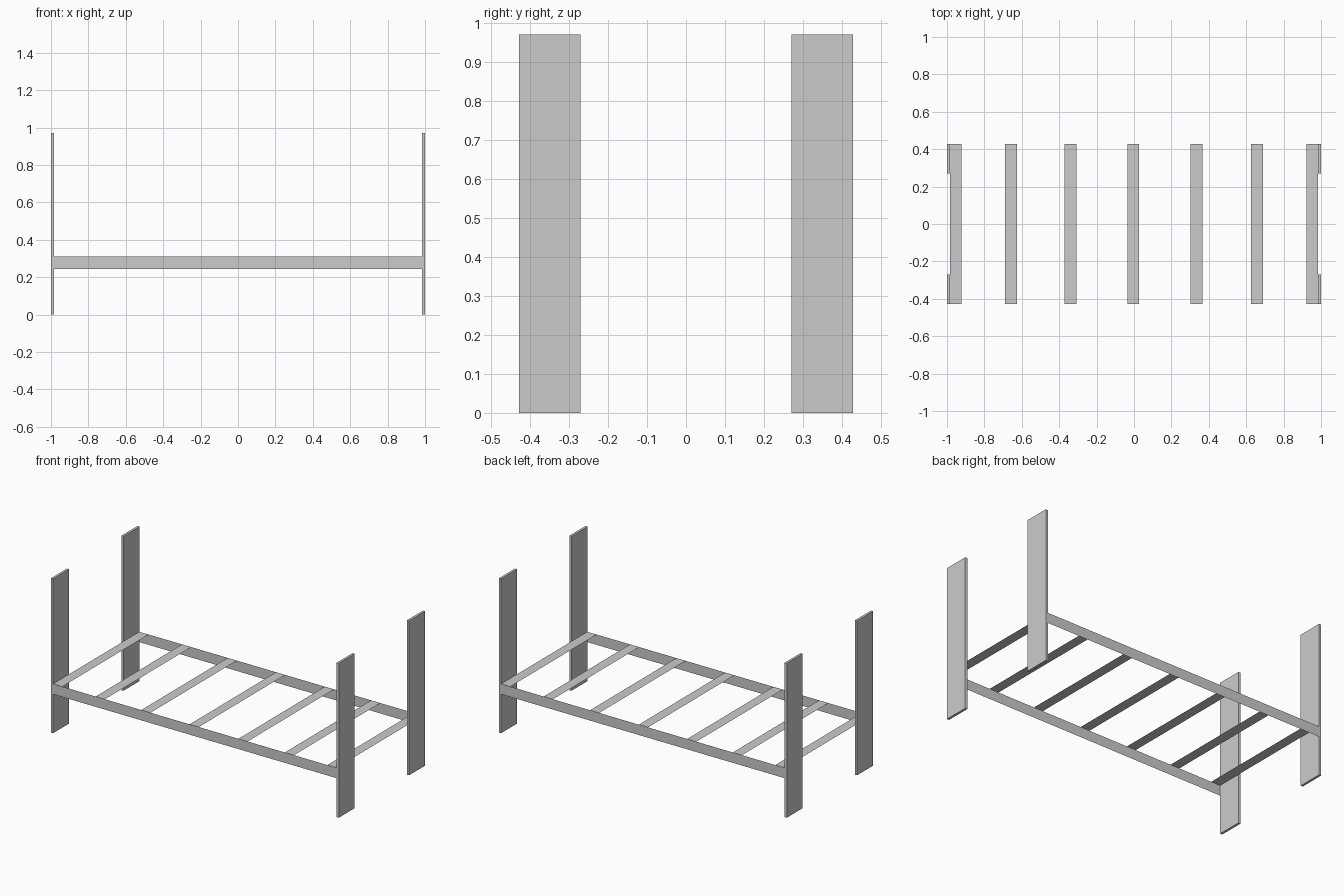
import bpy

if "Cube" in bpy.data.objects:
    bpy.data.objects.remove(bpy.data.objects["Cube"])

grey = bpy.data.materials.new("plain_grey")
grey.diffuse_color = (0.6, 0.6, 0.6, 1)
grey.use_nodes = True
grey.node_tree.nodes["Principled BSDF"].inputs["Base Color"].default_value = grey.diffuse_color

HALF_Y = 0.428      # half width of the frame
POST_T = 0.015      # post thickness
RAIL_Z = (0.245, 0.31)


def add_mesh(name, verts, faces):
    mesh = bpy.data.meshes.new(name)
    mesh.from_pydata(verts, [], faces)
    mesh.materials.append(grey)
    obj = bpy.data.objects.new(name, mesh)
    bpy.context.collection.objects.link(obj)
    return obj


def box(name, x0, x1, y0, y1, z0, z1):
    verts = [(x, y, z) for x in (x0, x1) for y in (y0, y1) for z in (z0, z1)]
    faces = [(0, 1, 3, 2), (4, 6, 7, 5), (0, 4, 5, 1),
             (2, 3, 7, 6), (0, 2, 6, 4), (1, 5, 7, 3)]
    return add_mesh(name, verts, faces)


# Four tall flat corner posts
for xs, end in ((-1, "left"), (1, "right")):
    for ys, side in ((-1, "front"), (1, "back")):
        xa, xb = sorted((xs, xs * (1 - POST_T)))
        ya, yb = sorted((ys * HALF_Y, ys * 0.27))
        box(f"{side}_{end}_post", xa, xb, ya, yb, 0, 0.97)

# Two side rails, paper-thin upright sheets on the outer faces
for ys, side in ((-1, "front"), (1, "back")):
    y = ys * (HALF_Y + 0.0005)
    a, b = (-1, 1 - POST_T) if ys < 0 else (1 - POST_T, -1)
    z0, z1 = RAIL_Z
    add_mesh(f"{side}_rail", [(a, y, z0), (b, y, z0), (b, y, z1), (a, y, z1)],
             [(0, 1, 2, 3)])

# Seven paper-thin slats lying on top of the rails
centres = (-0.953, -0.657, -0.34, -0.004, 0.335, 0.657, 0.953)
for i, cx in enumerate(centres):
    a, b, z = cx - 0.032, cx + 0.032, RAIL_Z[1]
    add_mesh(f"slat_{i + 1}", [(a, -HALF_Y, z), (b, -HALF_Y, z),
                               (b, HALF_Y, z), (a, HALF_Y, z)], [(0, 1, 2, 3)])
